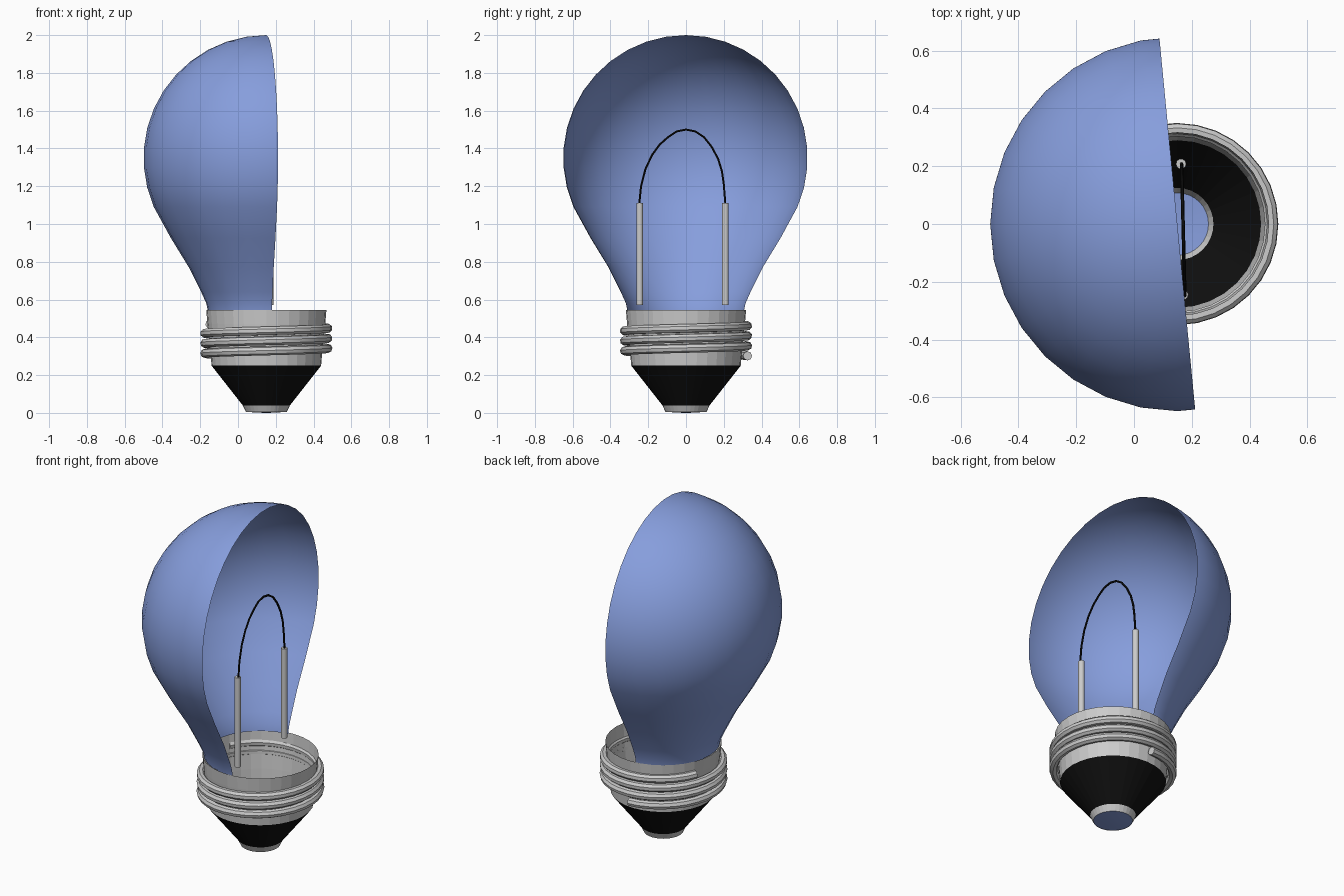
import bpy, bmesh, math
from mathutils import Vector

if "Cube" in bpy.data.objects:
    bpy.data.objects.remove(bpy.data.objects["Cube"])

CX = 0.15   # x of the bulb's axis
SEG = 32


def material(name, color):
    m = bpy.data.materials.new(name)
    m.diffuse_color = color
    m.use_nodes = True
    m.node_tree.nodes["Principled BSDF"].inputs["Base Color"].default_value = m.diffuse_color
    return m


blue = material("blue_glass", (0.24, 0.34, 0.72, 1))
black = material("black", (0.005, 0.005, 0.005, 1))


def lathe(name, profile, mat=None, smooth=False, cut=None):
    """Revolve (radius, z) points about the bulb axis, optionally keeping one side of a plane."""
    bm = bmesh.new()
    vs = [bm.verts.new((r, 0, z)) for r, z in profile]
    es = [bm.edges.new(p) for p in zip(vs, vs[1:])]
    bmesh.ops.spin(bm, geom=vs + es, cent=(0, 0, 0), axis=(0, 0, 1),
                   angle=math.tau, steps=SEG, use_merge=True)
    bmesh.ops.remove_doubles(bm, verts=bm.verts, dist=0.0005)
    if cut:
        bmesh.ops.bisect_plane(bm, geom=bm.verts[:] + bm.edges[:] + bm.faces[:],
                               plane_co=(0, 0, 0), plane_no=cut, clear_outer=True)
    bmesh.ops.recalc_face_normals(bm, faces=bm.faces)
    for f in bm.faces:
        f.smooth = smooth
    me = bpy.data.meshes.new(name)
    bm.to_mesh(me)
    bm.free()
    ob = bpy.data.objects.new(name, me)
    ob.location.x = CX
    bpy.context.collection.objects.link(ob)
    if mat:
        me.materials.append(mat)
    return ob


def tube(name, points, radius, mat=None, res=2):
    """Round wire along a list of points."""
    cu = bpy.data.curves.new(name, 'CURVE')
    cu.dimensions = '3D'
    cu.bevel_depth = radius
    cu.bevel_resolution = res
    cu.use_fill_caps = True
    sp = cu.splines.new('POLY')
    sp.points.add(len(points) - 1)
    for p, co in zip(sp.points, points):
        p.co = (*co, 1)
    if mat:
        cu.materials.append(mat)
    ob = bpy.data.objects.new(name, cu)
    bpy.context.collection.objects.link(ob)
    bpy.ops.object.select_all(action='DESELECT')
    ob.select_set(True)
    bpy.context.view_layer.objects.active = ob
    bpy.ops.object.convert(target='MESH')
    bpy.ops.object.shade_smooth_by_angle(angle=math.radians(40))


# Half glass envelope: flared neck running into a sphere, cut lengthwise
glass = [(0.31, 0.54), (0.318, 0.58), (0.345, 0.64), (0.41, 0.77), (0.505, 0.925)]
for i in range(13):
    a = math.radians(-23.5 + 113.5 * i / 12)
    glass.append((0.65 * math.cos(a), 1.35 + 0.65 * math.sin(a)))
tilt = math.radians(5.5)
lathe("glass_half", glass, blue, True, Vector((math.cos(tilt), math.sin(tilt), 0)))

# Metal cap, black insulator and contact tip
lathe("cap_sleeve", [(0.29, 0.25), (0.296, 0.32), (0.312, 0.47), (0.318, 0.545)])
lathe("insulator_cone", [(0.29, 0.25), (0.125, 0.04)], black)
lathe("contact_ring", [(0.125, 0.04), (0.108, 0.004)])
lathe("contact_dome", [(0.108, 0.006), (0.07, 0.003), (0.035, 0.001), (0, 0)], blue, True)

# Screw thread coil
turns, pitch = 3.2, 0.053
n = int(turns * SEG)
coil = []
for i in range(n + 1):
    t = math.pi / 2 + math.tau * i / SEG
    coil.append((CX + 0.326 * math.cos(t), 0.326 * math.sin(t), 0.302 + pitch * i / SEG))
tube("screw_thread", coil, 0.024)

# Support rods
for side, x, y in (("front", 0.17, -0.245), ("back", 0.163, 0.208)):
    tube(f"{side}_support_rod", [(x, y, 0.57), (x, y, 1.11)], 0.018, res=3)

# Filament arch
arch = [(-0.247, 1.11), (-0.238, 1.20), (-0.215, 1.29), (-0.18, 1.365), (-0.14, 1.42),
        (-0.095, 1.46), (-0.05, 1.49), (0, 1.50), (0.05, 1.49), (0.095, 1.46),
        (0.135, 1.41), (0.17, 1.345), (0.19, 1.28), (0.2, 1.21), (0.208, 1.11)]
tube("filament", [(0.17 - 0.025 * y, y, z) for y, z in arch], 0.006, black, 1)
